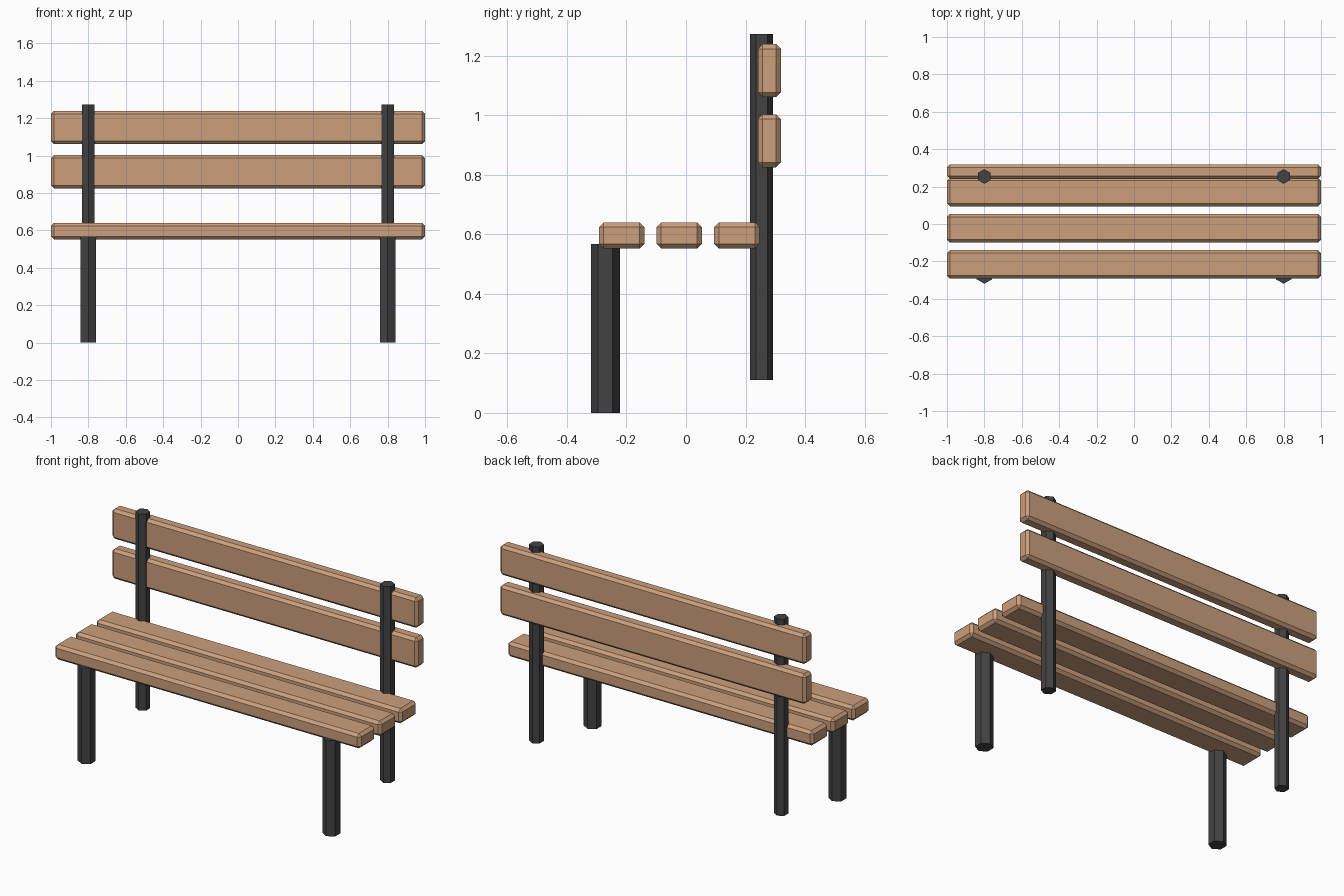
import bpy, bmesh, math
from mathutils import Matrix

if "Cube" in bpy.data.objects:
    bpy.data.objects.remove(bpy.data.objects["Cube"])


def material(name, color):
    m = bpy.data.materials.new(name)
    m.diffuse_color = (*color, 1)
    m.use_nodes = True
    m.node_tree.nodes["Principled BSDF"].inputs["Base Color"].default_value = m.diffuse_color
    return m


wood = material("light wood", (0.60, 0.35, 0.205))
iron = material("dark iron", (0.055, 0.055, 0.055))


def finish(name, bm, mat):
    mesh = bpy.data.meshes.new(name)
    bm.to_mesh(mesh)
    bm.free()
    mesh.materials.append(mat)
    obj = bpy.data.objects.new(name, mesh)
    bpy.context.collection.objects.link(obj)


def plank(name, y, z, depth, height):
    # full-length board with chamfered edges
    bm = bmesh.new()
    bmesh.ops.create_cube(bm, size=1, matrix=Matrix.Translation((0, y, z))
                          @ Matrix.Diagonal((2, depth, height, 1)))
    bmesh.ops.bevel(bm, geom=bm.edges[:], offset=0.016, segments=1,
                    affect='EDGES', clamp_overlap=True)
    finish(name, bm, wood)


def post(name, x, y, z0, z1, r):
    # six-sided post with a corner pointing to the front
    bm = bmesh.new()
    bmesh.ops.create_cone(bm, cap_ends=True, segments=6, radius1=r, radius2=r,
                          depth=z1 - z0,
                          matrix=Matrix.Translation((x, y, (z0 + z1) / 2)))
    # make sure corners lie on the y axis
    if not any(abs(v.co.x - x) < 1e-4 for v in bm.verts):
        bmesh.ops.rotate(bm, verts=bm.verts, cent=(x, y, 0),
                         matrix=Matrix.Rotation(math.pi / 6, 3, 'Z'))
    finish(name, bm, iron)


# seat slats
for i, y in enumerate((-0.216, -0.023, 0.171)):
    plank(f"seat_slat_{i + 1}", y, 0.596, 0.153, 0.088)

# backrest slats
for i, z in enumerate((0.914, 1.15)):
    plank(f"back_slat_{i + 1}", 0.28, z, 0.077, 0.178)

# legs and back posts
for side, x in (("left", -0.8), ("right", 0.8)):
    post(f"front_leg_{side}", x, -0.271, 0, 0.567, 0.0485)
    post(f"back_post_{side}", x, 0.254, 0.111, 1.273, 0.039)
